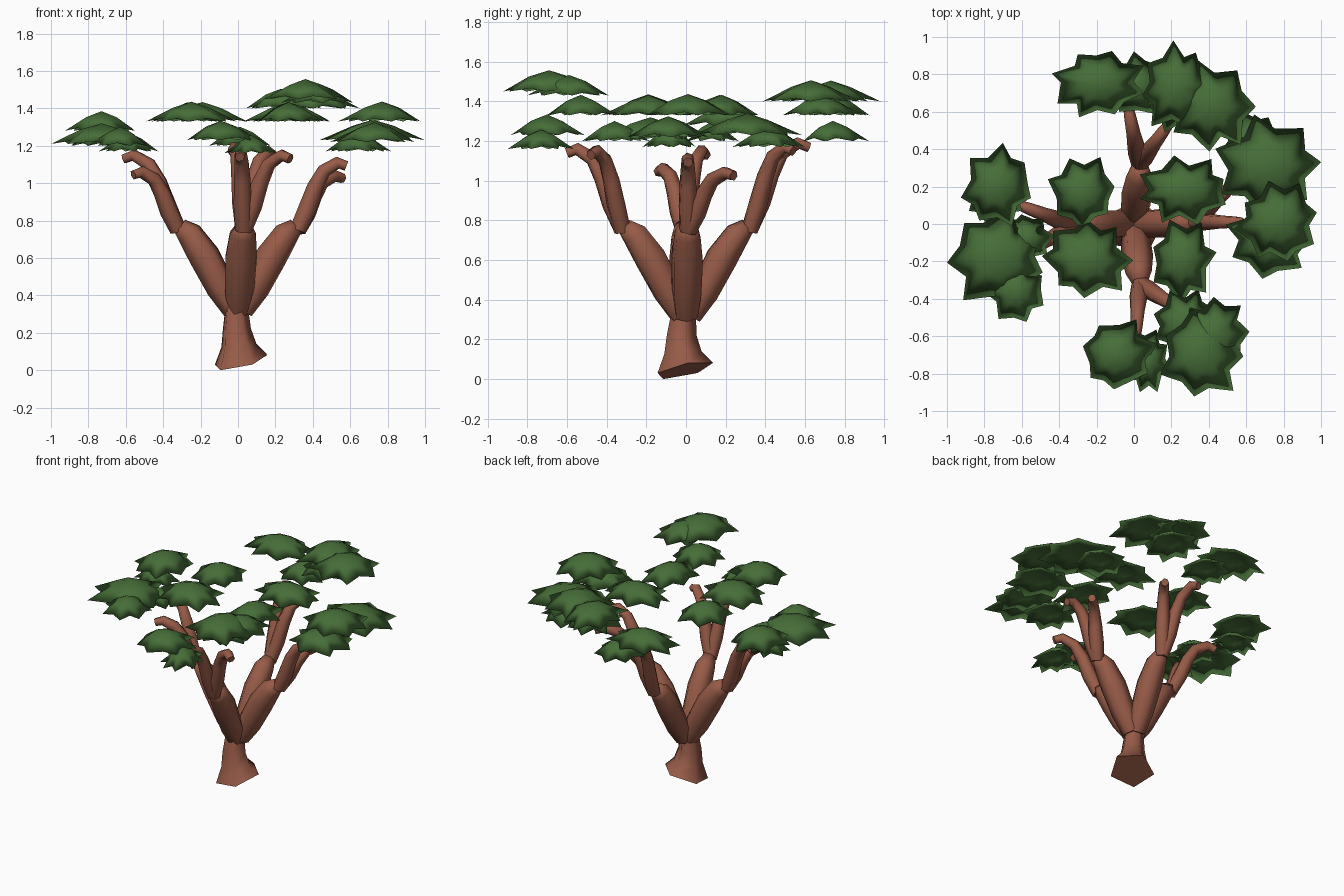
import bpy, bmesh, math, random
from mathutils import Vector

if "Cube" in bpy.data.objects:
    bpy.data.objects.remove(bpy.data.objects["Cube"])

random.seed(11)


def material(name, rgb):
    m = bpy.data.materials.new(name)
    m.diffuse_color = (*rgb, 1)
    m.use_nodes = True
    m.node_tree.nodes["Principled BSDF"].inputs["Base Color"].default_value = m.diffuse_color
    return m


BARK = material("bark brown", (0.31, 0.105, 0.064))
LEAF = material("leaf green", (0.062, 0.155, 0.04))


def finish(name, bm, mat, angle):
    bmesh.ops.recalc_face_normals(bm, faces=bm.faces)
    me = bpy.data.meshes.new(name)
    bm.to_mesh(me)
    bm.free()
    me.materials.append(mat)
    ob = bpy.data.objects.new(name, me)
    bpy.context.collection.objects.link(ob)
    bpy.ops.object.select_all(action='DESELECT')
    ob.select_set(True)
    bpy.context.view_layer.objects.active = ob
    bpy.ops.object.shade_smooth_by_angle(angle=math.radians(angle))
    return ob


def sweep(name, path, radii, sides=6, tilt=None):
    """Low-poly tube along a path, one radius per point, capped ends."""
    pts = [Vector(p) for p in path]
    bm = bmesh.new()
    side, prev, rings = Vector((1, 0.16, 0)), Vector((0, 0, 1)), []
    for i, p in enumerate(pts):
        t = (pts[min(i + 1, len(pts) - 1)] - pts[max(i - 1, 0)]).normalized()
        side = prev.rotation_difference(t) @ side
        side = (side - t * side.dot(t)).normalized()
        up, prev = t.cross(side), t
        ring = []
        for k in range(sides):
            a = math.tau * k / sides
            ring.append(bm.verts.new(p + (side * math.cos(a) + up * math.sin(a)) * radii[i]))
        rings.append(ring)
    for r0, r1 in zip(rings, rings[1:]):
        for k in range(sides):
            j = (k + 1) % sides
            bm.faces.new((r0[k], r0[j], r1[j], r1[k]))
    bm.faces.new(rings[0])
    bm.faces.new(rings[-1])
    if tilt:
        for v in rings[0]:
            v.co.z = max(0, path[0][2] + tilt[0] * v.co.x + tilt[1] * v.co.y)
    return finish(name, bm, BARK, 78)


# Trunk with flared, slanted five-sided foot
sweep("trunk", [(0.01, -0.01, 0.045), (0, -0.02, 0.13), (-0.01, -0.025, 0.22), (-0.01, -0.015, 0.33), (0, 0, 0.42)],
      [0.15, 0.1, 0.08, 0.066, 0.055], sides=5, tilt=(0.22, 0.22))

# Four main limbs: (out, height), turned to each side
LIMB = [(0.02, 0.32), (0.09, 0.44), (0.18, 0.61), (0.26, 0.73), (0.31, 0.77)]
dirs = {"right": (1, 0), "left": (-1, 0), "back": (0, 1), "front": (0, -1)}
offset = {"right": (0, 0.01), "left": (0, -0.01), "back": (0.03, 0), "front": (0.03, 0)}
# Tips of the two boughs on every limb
tips = {
    "right": [(0.58, 0.01, 1.11), (0.56, 0.24, 1.04)],
    "left": [(-0.61, 0.10, 1.15), (-0.56, -0.14, 1.06)],
    "back": [(-0.03, 0.62, 1.19), (0.19, 0.54, 1.17)],
    "front": [(0.01, -0.60, 1.16), (0.28, -0.48, 1.15)],
}
for key, (dx, dy) in dirs.items():
    ox, oy = offset[key]
    path = [(dx * o + ox * o / 0.3, dy * o + oy * o / 0.3, z) for o, z in LIMB]
    sweep(key + "_limb", path, [0.062, 0.08, 0.085, 0.07, 0.045])
    start = Vector((dx * 0.32 + ox, dy * 0.32 + oy, 0.75))
    for n, tip in enumerate(tips[key]):
        d = Vector(tip) - start
        # Rises steeply, then hooks outward and droops at the tip
        curve = [(0, 0), (0.2, 0.32), (0.36, 0.64), (0.54, 0.88), (0.82, 1.0), (1.0, 0.95)]
        path = [start + Vector((d.x * h, d.y * h, d.z * v)) for h, v in curve]
        sweep(f"{key}_bough_{n + 1}", path, [0.045, 0.05, 0.045, 0.038, 0.033, 0.027])

# Leaf pads: centre x, y, rim z, radius x, radius y
PADS = [
    (-0.19, 0.75, 1.33, 0.24, 0.19), (0.01, 0.74, 1.20, 0.17, 0.17),
    (0.23, 0.73, 1.40, 0.20, 0.23), (0.42, 0.63, 1.40, 0.22, 0.23),
    (0.64, 0.42, 1.17, 0.18, 0.18), (0.72, 0.31, 1.23, 0.27, 0.25),
    (0.77, 0.01, 1.33, 0.22, 0.22), (0.73, -0.09, 1.22, 0.23, 0.20),
    (0.27, 0.18, 1.33, 0.24, 0.18), (0.26, -0.19, 1.33, 0.17, 0.21),
    (0.43, -0.59, 1.43, 0.18, 0.20), (0.36, -0.69, 1.45, 0.22, 0.25),
    (0.27, -0.53, 1.33, 0.18, 0.18), (-0.09, -0.70, 1.23, 0.20, 0.19),
    (0.07, -0.73, 1.16, 0.13, 0.17), (-0.27, 0.17, 1.33, 0.18, 0.19),
    (-0.25, -0.19, 1.33, 0.23, 0.21), (-0.73, 0.20, 1.28, 0.20, 0.21),
    (-0.74, 0.13, 1.20, 0.15, 0.13), (-0.73, -0.18, 1.21, 0.27, 0.25),
    (-0.58, -0.08, 1.17, 0.15, 0.14), (-0.63, -0.36, 1.20, 0.16, 0.17),
    (0.26, 0.68, 1.33, 0.18, 0.20),
]


def leaf_pad(name, x, y, z, rx, ry, points=8):
    """Thin star-shaped dome, hollow below, smooth over the rim."""
    bm = bmesh.new()
    height = 0.085 + 0.1 * min(rx, ry)
    turn = random.uniform(0, 1)

    def vert(a, r, h):
        return bm.verts.new((min(1, max(-1, x + math.cos(a) * rx * r)), y + math.sin(a) * ry * r, z + height * h))

    top, under = vert(0, 0, 1), vert(0, 0, 0.6)
    upper, lower, rim = [], [], []
    for k in range(points * 2):
        a = math.tau * k / (points * 2) + turn + random.uniform(-0.1, 0.1)
        tip = k % 2 == 0
        upper.append(vert(a, 0.42, 0.7 if tip else 0.66))
        lower.append(vert(a, 0.42, 0.42 if tip else 0.37))
        rim.append(vert(a, random.uniform(0.93, 1.14), 0) if tip else vert(a, random.uniform(0.72, 0.84), 0.15))
    n = len(rim)
    for k in range(n):
        j = (k + 1) % n
        for centre, ring in ((top, upper), (under, lower)):
            bm.faces.new((centre, ring[k], ring[j]))
            bm.faces.new((ring[k], rim[k], rim[j], ring[j]))
    finish(name, bm, LEAF, 180)


for i, pad in enumerate(PADS):
    leaf_pad(f"leaf_pad_{i + 1}", *pad, points=7 if i % 2 else 8)
